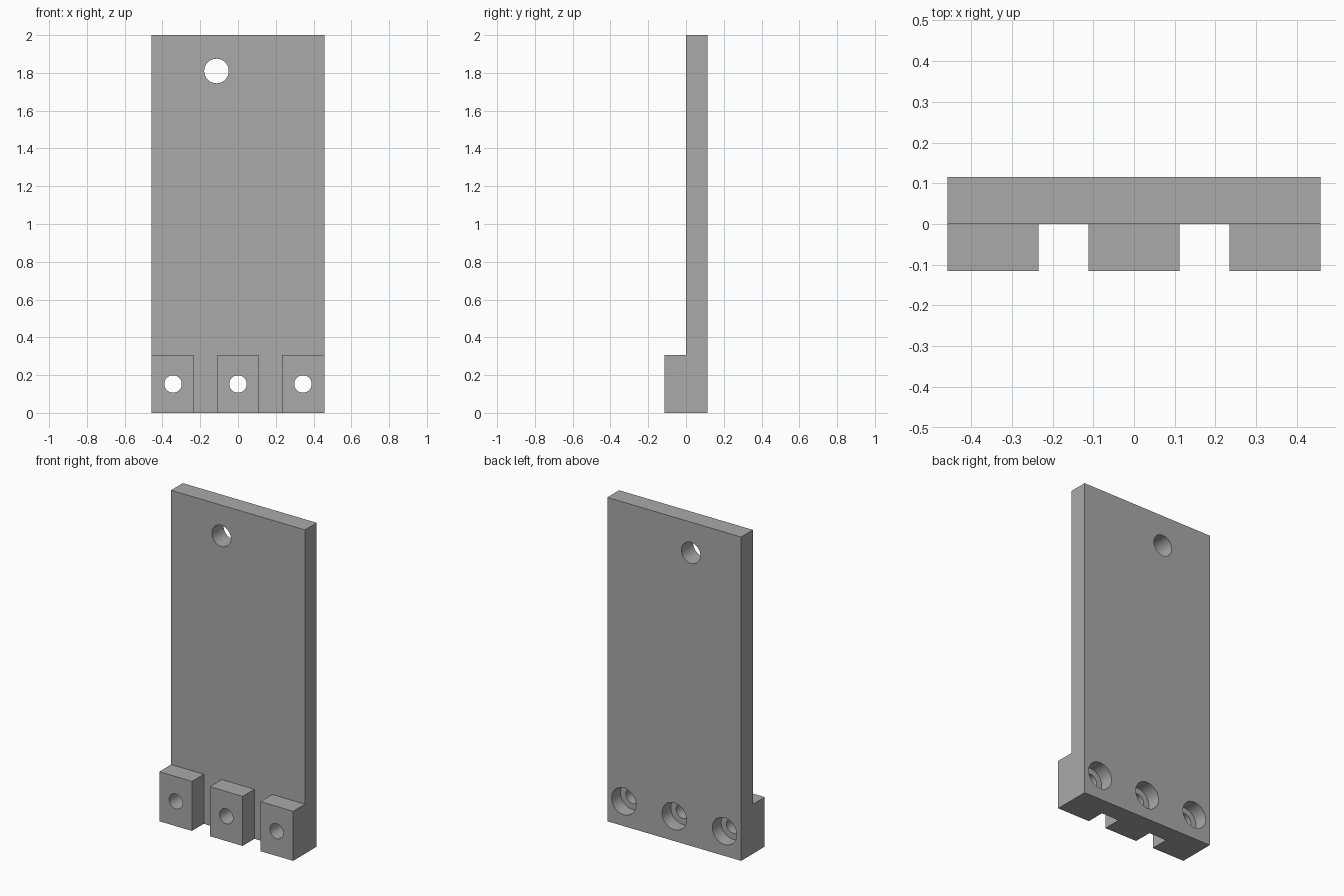
import bpy
import math

default = bpy.data.objects.get("Cube")
if default:
    bpy.data.objects.remove(default, do_unlink=True)

HALF_W, HALF_D, HEIGHT = 0.4575, 0.115, 2.0
BLOCK_TOP, HOLE_Z = 0.306, 0.153
BORE_DEPTH = 0.085

grey = bpy.data.materials.new("plain_grey")
grey.use_nodes = True
colour = (0.4, 0.4, 0.4, 1)
grey.diffuse_color = colour
grey.node_tree.nodes["Principled BSDF"].inputs["Base Color"].default_value = colour


def box(name, x0, x1, y0, y1, z0, z1):
    bpy.ops.mesh.primitive_cube_add(
        size=1, location=((x0 + x1) / 2, (y0 + y1) / 2, (z0 + z1) / 2))
    obj = bpy.context.object
    obj.name = name
    obj.scale = (x1 - x0, y1 - y0, z1 - z0)
    bpy.ops.object.transform_apply(location=False, rotation=False, scale=True)
    return obj


def drill(name, x, z, radius, y0, y1):
    """Cylinder along y used as a cutter."""
    bpy.ops.mesh.primitive_cylinder_add(
        vertices=64, radius=radius, depth=y1 - y0,
        location=(x, (y0 + y1) / 2, z), rotation=(math.pi / 2, 0, 0))
    obj = bpy.context.object
    obj.name = name
    return obj


def combine(target, tool, operation):
    """Apply a boolean and discard the tool object."""
    tool.hide_render = True
    mod = target.modifiers.new(operation.lower(), "BOOLEAN")
    mod.operation = operation
    mod.solver = "EXACT"
    mod.object = tool
    bpy.context.view_layer.objects.active = target
    bpy.ops.object.modifier_apply(modifier=mod.name)
    bpy.data.objects.remove(tool, do_unlink=True)


# Upright plate
plate = box("mounting_plate", -HALF_W, HALF_W, 0, HALF_D, 0, HEIGHT)
plate.data.materials.append(grey)

# Three front blocks along the bottom edge, fused to the plate
for x0, x1 in ((-HALF_W, -0.234), (-0.112, 0.112), (0.234, HALF_W)):
    combine(plate, box("block", x0, x1, -HALF_D, HALF_D, 0, BLOCK_TOP), "UNION")

# Screw holes through the blocks, counterbored from the back
for x in (-0.344, 0, 0.344):
    combine(plate, drill("screw_hole", x, HOLE_Z, 0.046, -0.2, 0.2), "DIFFERENCE")
    combine(plate, drill("counterbore", x, HOLE_Z, 0.083,
                         HALF_D - BORE_DEPTH, 0.2), "DIFFERENCE")

# Hanging hole near the top
combine(plate, drill("hanging_hole", -0.114, 1.81, 0.065, -0.2, 0.2), "DIFFERENCE")

# Smooth hole walls, crisp edges elsewhere
bpy.ops.object.select_all(action="DESELECT")
plate.select_set(True)
bpy.context.view_layer.objects.active = plate
bpy.ops.object.shade_smooth_by_angle(angle=math.radians(30))
